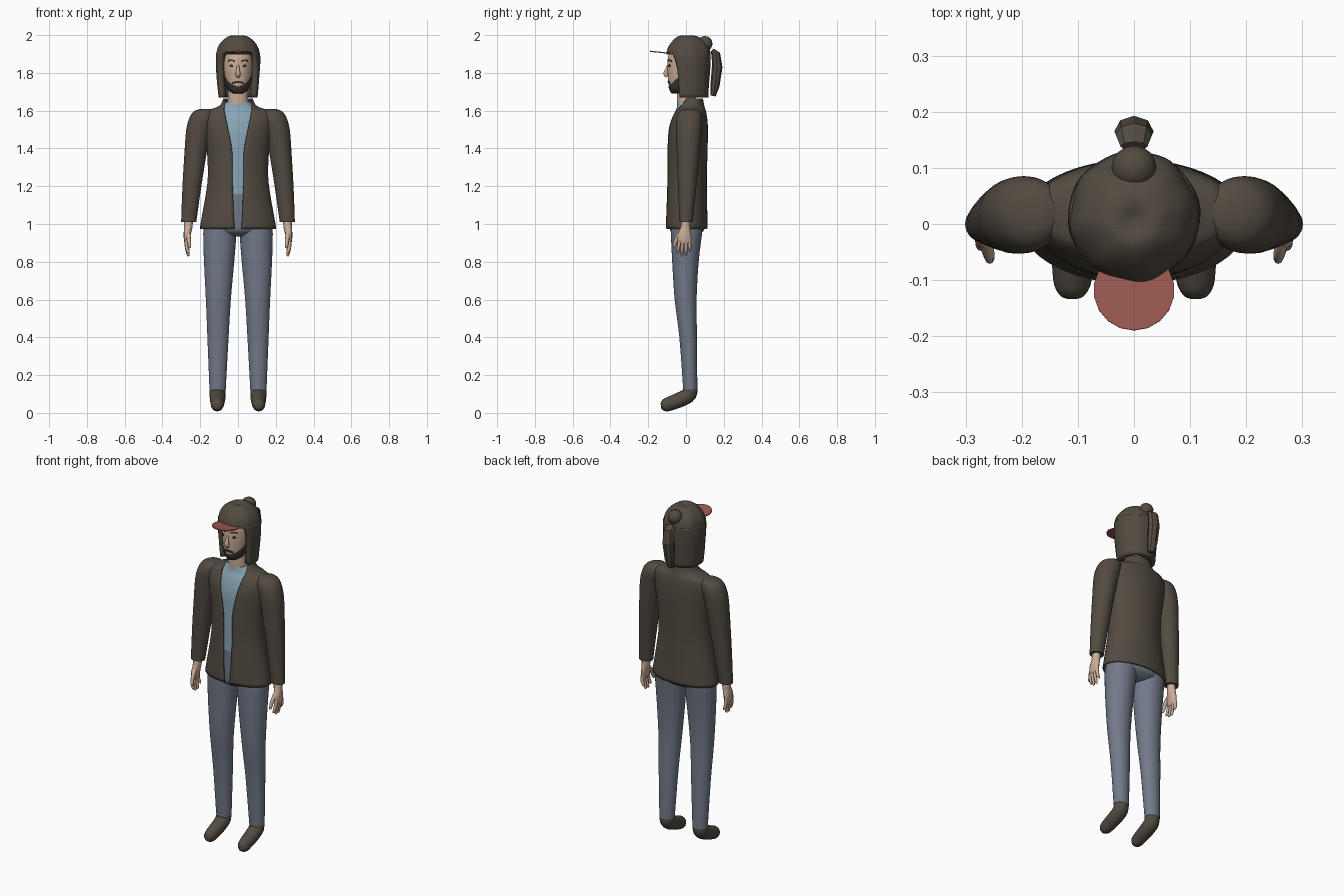
import bpy, bmesh, math
from mathutils import Vector

cube = bpy.data.objects.get("Cube")
if cube:
    bpy.data.objects.remove(cube, do_unlink=True)


def material(name, color):
    m = bpy.data.materials.new(name)
    m.use_nodes = True
    m.diffuse_color = (*color, 1)
    m.node_tree.nodes["Principled BSDF"].inputs["Base Color"].default_value = (*color, 1)
    return m


brown = material("dark brown cloth", (0.085, 0.07, 0.053))
denim = material("grey blue denim", (0.17, 0.195, 0.25))
blue = material("pale blue shirt", (0.25, 0.38, 0.47))
skin = material("skin", (0.6, 0.42, 0.31))
red = material("faded red", (0.33, 0.105, 0.085))
dark = material("dark hair", (0.05, 0.035, 0.026))


def refine(rings, k=3):
    """Smooth curve through the listed rings."""
    out = []
    for i in range(len(rings) - 1):
        quad = [rings[min(max(j, 0), len(rings) - 1)] for j in (i - 1, i, i + 1, i + 2)]
        for s in range(k):
            t = s / k
            out.append([0.5 * (2 * b + (c - a) * t + (2 * a - 5 * b + 4 * c - d) * t * t
                               + (3 * b - a - 3 * c + d) * t ** 3) for a, b, c, d in zip(*quad)])
    return out + [list(rings[-1])]


def skin_rows(name, mat, rows, closed=True, caps=True, smooth=True, thick=0):
    """Bridge rows of points into a surface."""
    bm = bmesh.new()
    vs = [[bm.verts.new(p) for p in row] for row in rows]
    n = len(vs[0])
    for a, b in zip(vs, vs[1:]):
        for j in range(n if closed else n - 1):
            k = (j + 1) % n
            bm.faces.new((a[j], a[k], b[k], b[j]))
    if closed and caps:
        bm.faces.new(vs[0][::-1])
        bm.faces.new(vs[-1])
        bmesh.ops.recalc_face_normals(bm, faces=bm.faces)
    me = bpy.data.meshes.new(name)
    bm.to_mesh(me)
    bm.free()
    me.materials.append(mat)
    ob = bpy.data.objects.new(name, me)
    bpy.context.collection.objects.link(ob)
    if smooth:
        bpy.ops.object.select_all(action='DESELECT')
        bpy.context.view_layer.objects.active = ob
        ob.select_set(True)
        bpy.ops.object.shade_smooth_by_angle(angle=math.radians(50))
    if thick:
        mod = ob.modifiers.new("thickness", 'SOLIDIFY')
        mod.thickness = thick
        mod.offset = -1
    return ob


def ring_point(cx, rx, yf, yb, z, a):
    return (cx + rx * math.sin(a), (yf + yb) / 2 - (yb - yf) / 2 * math.cos(a), z)


def loft(name, mat, rings, n=32, side=1, folds=0, **kw):
    """Level rings (z, cx, rx, front y, back y, front opening angle)."""
    rows = []
    is_open = len(rings[0]) > 5
    for r in refine(rings):
        z, cx, rx, yf, yb = r[:5]
        row = []
        for j in range(n + is_open):
            gap = math.radians(r[5]) if is_open else 0
            a = gap + (2 * math.pi - 2 * gap) * j / n
            f = 1 + folds * (math.sin(8 * a) + 0.6 * math.sin(5 * a + 30 * z))
            mid, half = (yf + yb) / 2, (yb - yf) / 2 * f
            row.append(ring_point(cx * side, rx * f, mid - half, mid + half, z, a))
        rows.append(row)
    return skin_rows(name, mat, rows, closed=not is_open, **kw)


def tube(name, mat, path, n=16, side=1, k=3, **kw):
    """Tube along a path (x, y, z, width radius, depth radius)."""
    pts = refine(path, k)
    cs = [Vector((p[0] * side, p[1], p[2])) for p in pts]
    rows = []
    for i, p in enumerate(pts):
        t = (cs[min(i + 1, len(cs) - 1)] - cs[max(i - 1, 0)]).normalized()
        u = (Vector((1, 0, 0)) - t * t.x).normalized()
        v = t.cross(u)
        angles = [2 * math.pi * j / n for j in range(n)]
        rows.append([cs[i] + u * p[3] * math.cos(a) + v * p[4] * math.sin(a) for a in angles])
    return skin_rows(name, mat, rows, **kw)


# Trousers, shoes, arms and hands, one of each per side
for side, tag in ((1, "left"), (-1, "right")):
    loft(tag + "_trouser_leg", denim, [
        (0.125, 0.108, 0.043, -0.015, 0.06), (0.4, 0.106, 0.056, -0.035, 0.058),
        (0.6, 0.104, 0.066, -0.06, 0.056), (0.8, 0.1, 0.08, -0.073, 0.067),
        (0.95, 0.096, 0.088, -0.08, 0.085), (1.0, 0.09, 0.085, -0.08, 0.09)], side=side)
    tube(tag + "_shoe", brown, [
        (0.108, 0.022, 0.14, 0.041, 0.036), (0.108, 0.018, 0.1, 0.042, 0.04),
        (0.108, -0.02, 0.075, 0.041, 0.04), (0.109, -0.075, 0.053, 0.037, 0.038),
        (0.11, -0.11, 0.04, 0.032, 0.034), (0.11, -0.128, 0.034, 0.02, 0.02),
        (0.11, -0.133, 0.033, 0.006, 0.006)], side=side)
    loft(tag + "_sleeve", brown, [
        (1.01, 0.261, 0.04, -0.035, 0.035), (1.2, 0.244, 0.05, -0.042, 0.055),
        (1.4, 0.222, 0.06, -0.05, 0.075), (1.5, 0.208, 0.066, -0.053, 0.083),
        (1.56, 0.192, 0.066, -0.05, 0.085), (1.595, 0.18, 0.055, -0.035, 0.075),
        (1.61, 0.17, 0.03, -0.01, 0.05)], side=side)
    tube(tag + "_palm", skin, [
        (0.261, 0, 1.03, 0.024, 0.022), (0.264, -0.003, 0.98, 0.022, 0.026),
        (0.27, -0.008, 0.94, 0.018, 0.036), (0.272, -0.008, 0.905, 0.013, 0.034),
        (0.27, -0.008, 0.895, 0.008, 0.028)], n=12, side=side)
    for i, tip in enumerate((0.845, 0.83, 0.832, 0.855)):
        y = -0.034 + 0.017 * i
        tube(f"{tag}_finger_{i + 1}", skin, [
            (0.272, y, 0.92, 0.01, 0.009), (0.272, y * 1.15, 0.88, 0.01, 0.009),
            (0.264, y * 1.25, tip + 0.008, 0.008, 0.007), (0.262, y * 1.25, tip, 0.004, 0.004)],
            n=8, side=side)
    tube(tag + "_thumb", skin, [
        (0.265, -0.025, 0.955, 0.012, 0.012), (0.26, -0.05, 0.92, 0.011, 0.011),
        (0.257, -0.063, 0.882, 0.008, 0.008), (0.257, -0.065, 0.872, 0.004, 0.004)],
        n=8, side=side)

# Torso layers
loft("trouser_hips", denim, [
    (0.935, 0, 0.07, -0.045, 0.05), (0.96, 0, 0.15, -0.08, 0.09),
    (1.0, 0, 0.172, -0.088, 0.098), (1.165, 0, 0.15, -0.09, 0.098)])
loft("shirt", blue, [
    (1.16, 0, 0.15, -0.091, 0.1), (1.4, 0, 0.152, -0.09, 0.1),
    (1.5, 0, 0.16, -0.086, 0.1), (1.57, 0, 0.15, -0.068, 0.09),
    (1.61, 0, 0.105, -0.05, 0.08), (1.645, 0, 0.068, -0.045, 0.07)])
loft("jacket", brown, [
    (0.975, 0, 0.203, -0.107, 0.115, 5), (1.05, 0, 0.19, -0.105, 0.113, 7),
    (1.15, 0, 0.172, -0.102, 0.111, 9), (1.25, 0, 0.16, -0.1, 0.11, 11),
    (1.38, 0, 0.164, -0.1, 0.114, 11), (1.5, 0, 0.182, -0.096, 0.116, 17),
    (1.56, 0, 0.19, -0.08, 0.112, 20), (1.6, 0, 0.172, -0.06, 0.105, 25),
    (1.615, 0, 0.12, -0.053, 0.1, 38), (1.635, 0, 0.09, -0.045, 0.095, 52),
    (1.665, 0, 0.078, -0.035, 0.09, 65)], n=48, thick=0.008)

# Head and neck
loft("neck", skin, [(1.6, 0, 0.056, -0.045, 0.055), (1.68, 0, 0.054, -0.048, 0.05),
                    (1.76, 0, 0.055, -0.045, 0.05)])
head = [(1.69, 0, 0.02, -0.07, -0.01), (1.705, 0, 0.045, -0.082, 0.03),
        (1.74, 0, 0.064, -0.092, 0.07), (1.79, 0, 0.074, -0.097, 0.09),
        (1.85, 0, 0.08, -0.098, 0.1), (1.9, 0, 0.078, -0.09, 0.095),
        (1.95, 0, 0.055, -0.05, 0.06)]
loft("head", skin, head)
tube("nose", skin, [(0, -0.095, 1.84, 0.006, 0.006), (0, -0.102, 1.815, 0.009, 0.01),
                    (0, -0.107, 1.795, 0.013, 0.013), (0, -0.1, 1.778, 0.01, 0.008)], n=10)
head_rings = refine(head)


def face_patch(name, a0, a1, low, high, lift=0.003):
    """Thin plate following the head between two angles and two heights."""
    rows = []
    for i in range(7):
        row = []
        for j in range(17):
            a = math.radians(a0 + (a1 - a0) * j / 16)
            z = low(a) + (high(a) - low(a)) * i / 6
            lo, hi = next((p, q) for p, q in zip(head_rings, head_rings[1:]) if z <= q[0])
            t = (z - lo[0]) / (hi[0] - lo[0])
            _, cx, rx, yf, yb = [p + (q - p) * t for p, q in zip(lo, hi)]
            row.append(ring_point(cx, rx + lift, yf - lift, yb + lift, z, a))
        rows.append(row)
    return skin_rows(name, dark, rows, closed=False, thick=0.004)


face_patch("beard", -85, 85, lambda a: 1.691, lambda a: 1.727 + 0.035 * a * a, 0.004)
face_patch("moustache", -27, 27, lambda a: 1.747 - 0.03 * a * a, lambda a: 1.758 - 0.04 * a * a)
for side, tag in ((1, "left"), (-1, "right")):
    mid = 27 * side
    c = math.radians(mid)
    face_patch(tag + "_eye", mid - 8, mid + 8,
               lambda a: 1.837 - 0.007 * math.cos((a - c) * 11),
               lambda a: 1.837 + 0.007 * math.cos((a - c) * 11))
    face_patch(tag + "_eyebrow", mid - 13, mid + 13,
               lambda a: 1.864 - 0.1 * (a - c) ** 2, lambda a: 1.871 - 0.1 * (a - c) ** 2)

# Hat: long neck flap, gathered crown, bobble, hanging tail and peak
loft("hat_flap", brown, [
    (1.67, 0, 0.103, -0.09, 0.118, 62), (1.74, 0, 0.11, -0.095, 0.122, 61),
    (1.82, 0, 0.116, -0.1, 0.128, 58), (1.87, 0, 0.118, -0.102, 0.13, 52),
    (1.905, 0, 0.116, -0.103, 0.13, 42)], n=40, thick=0.032, folds=0.006)
loft("hat_crown", brown, [
    (1.897, 0, 0.115, -0.103, 0.13), (1.93, 0, 0.108, -0.096, 0.124),
    (1.96, 0, 0.091, -0.078, 0.105), (1.985, 0, 0.064, -0.055, 0.075),
    (1.997, 0, 0.036, -0.03, 0.045), (1.988, 0, 0.004, 0.003, 0.011)], n=64, folds=0.016)
bpy.ops.mesh.primitive_uv_sphere_add(segments=16, ring_count=10, radius=0.04,
                                     location=(0, 0.1, 1.955))
bobble = bpy.context.object
bobble.name = "hat_bobble"
bobble.data.materials.append(brown)
bpy.ops.object.shade_smooth()
tube("hat_tail", brown, [
    (0, 0.138, 1.92, 0.024, 0.012), (0, 0.158, 1.9, 0.032, 0.023),
    (0, 0.165, 1.83, 0.035, 0.028), (0, 0.153, 1.73, 0.03, 0.024),
    (0, 0.143, 1.678, 0.022, 0.014)], n=8, k=1, smooth=False)
bpy.ops.mesh.primitive_cylinder_add(vertices=18, radius=0.072, depth=0.006,
                                    location=(0, -0.118, 1.907),
                                    rotation=(math.radians(-6), 0, 0))
peak = bpy.context.object
peak.name = "hat_peak"
peak.data.materials.append(red)
